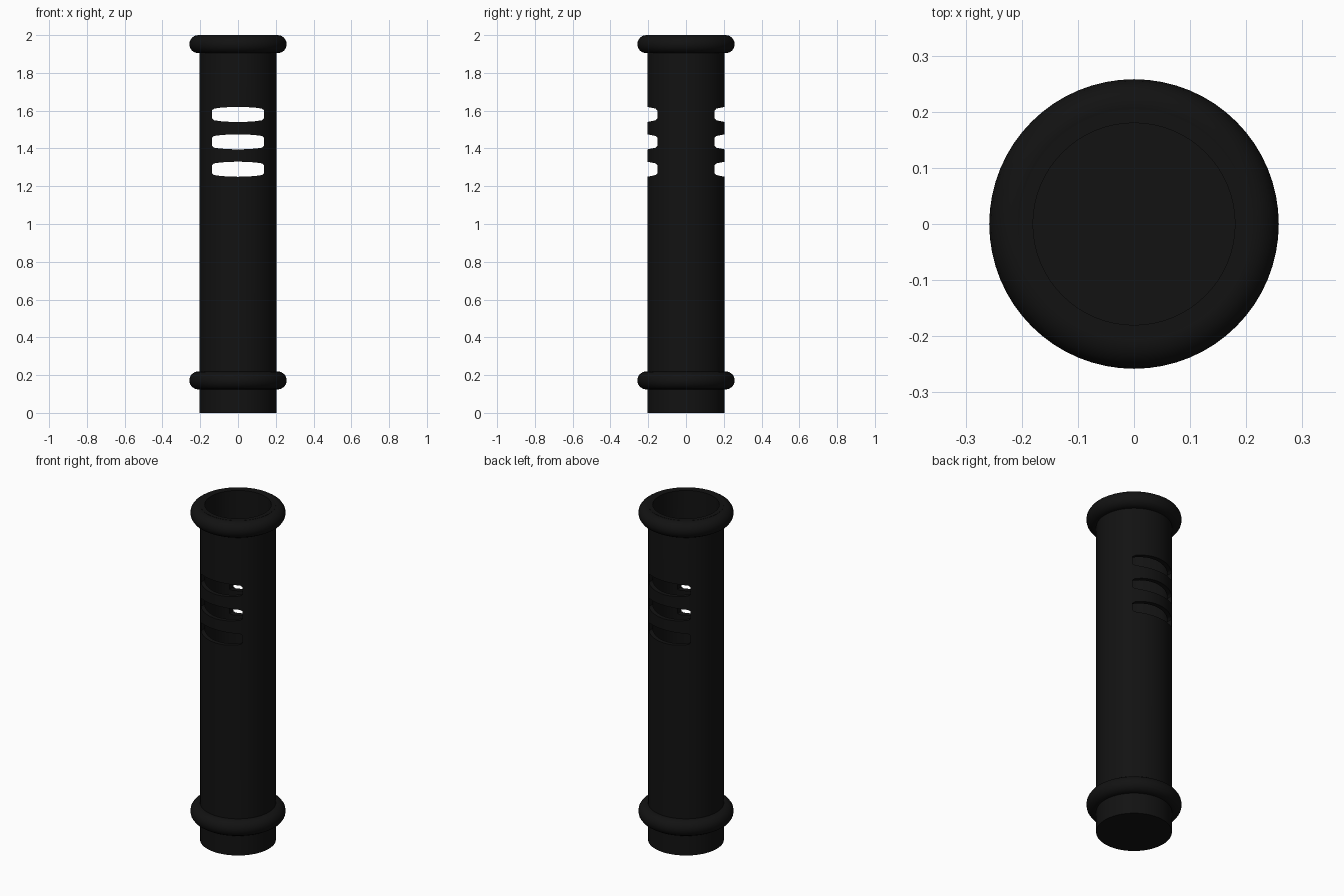
import bpy, bmesh, math

if "Cube" in bpy.data.objects:
    bpy.data.objects.remove(bpy.data.objects["Cube"])

black = bpy.data.materials.new("matte_black")
black.diffuse_color = (0.006, 0.006, 0.006, 1)
black.use_nodes = True
black.node_tree.nodes["Principled BSDF"].inputs["Base Color"].default_value = black.diffuse_color

def finish(obj):
    obj.data.materials.append(black)
    bpy.ops.object.select_all(action='DESELECT')
    obj.select_set(True)
    bpy.context.view_layer.objects.active = obj
    bpy.ops.object.shade_smooth_by_angle(angle=math.radians(35))

def mesh_object(name, bm):
    bmesh.ops.recalc_face_normals(bm, faces=bm.faces)
    me = bpy.data.meshes.new(name)
    bm.to_mesh(me)
    bm.free()
    obj = bpy.data.objects.new(name, me)
    bpy.context.collection.objects.link(obj)
    return obj

# Hollow body: a lathed cup profile, open at the top, closed at the bottom
profile = [(0, 0), (0.205, 0), (0.205, 2.0), (0.18, 2.0), (0.18, 0.025), (0, 0.025)]
bm = bmesh.new()
vs = [bm.verts.new((r, 0, z)) for r, z in profile]
edges = [bm.edges.new(p) for p in zip(vs, vs[1:])]
bmesh.ops.spin(bm, geom=vs + edges, axis=(0, 0, 1), cent=(0, 0, 0),
               angle=math.tau, steps=64, use_duplicate=False)
bmesh.ops.remove_doubles(bm, verts=bm.verts, dist=1e-4)
body = mesh_object("tube_body", bm)

# Vent slots: rounded outline pushed through front and back
quarter = [(0.137, 0.022), (0.127, 0.031), (0.09, 0.036), (0.045, 0.039)]
upper = quarter + [(0, 0.04)] + [(-x, z) for x, z in reversed(quarter)]
outline = upper + [(x, -z) for x, z in reversed(upper)]
bm = bmesh.new()
for zc in (1.29, 1.435, 1.58):
    face = bm.faces.new([bm.verts.new((x, -0.4, zc + z)) for x, z in outline])
    ext = bmesh.ops.extrude_face_region(bm, geom=[face])
    bmesh.ops.translate(bm, vec=(0, 0.8, 0),
                        verts=[g for g in ext['geom'] if isinstance(g, bmesh.types.BMVert)])
cutter = mesh_object("slot_cutter", bm)
cutter.hide_render = True
cutter.hide_set(True)

cut = body.modifiers.new("slots", 'BOOLEAN')
cut.operation = 'DIFFERENCE'
cut.solver = 'EXACT'
cut.object = cutter
bpy.context.view_layer.objects.active = body
body.select_set(True)
bpy.ops.object.modifier_apply(modifier=cut.name)
bpy.data.objects.remove(cutter)
finish(body)

# Rounded collars at the mouth and near the base
for name, z in (("top_collar", 1.952), ("base_collar", 0.172)):
    bpy.ops.mesh.primitive_torus_add(location=(0, 0, z), major_radius=0.21, minor_radius=0.048,
                                     major_segments=64, minor_segments=16)
    ring = bpy.context.object
    ring.name = name
    # keep the ring from poking into the bore
    for v in ring.data.vertices:
        r = math.hypot(v.co.x, v.co.y)
        if r < 0.181:
            v.co.x *= 0.181 / r
            v.co.y *= 0.181 / r
    finish(ring)
